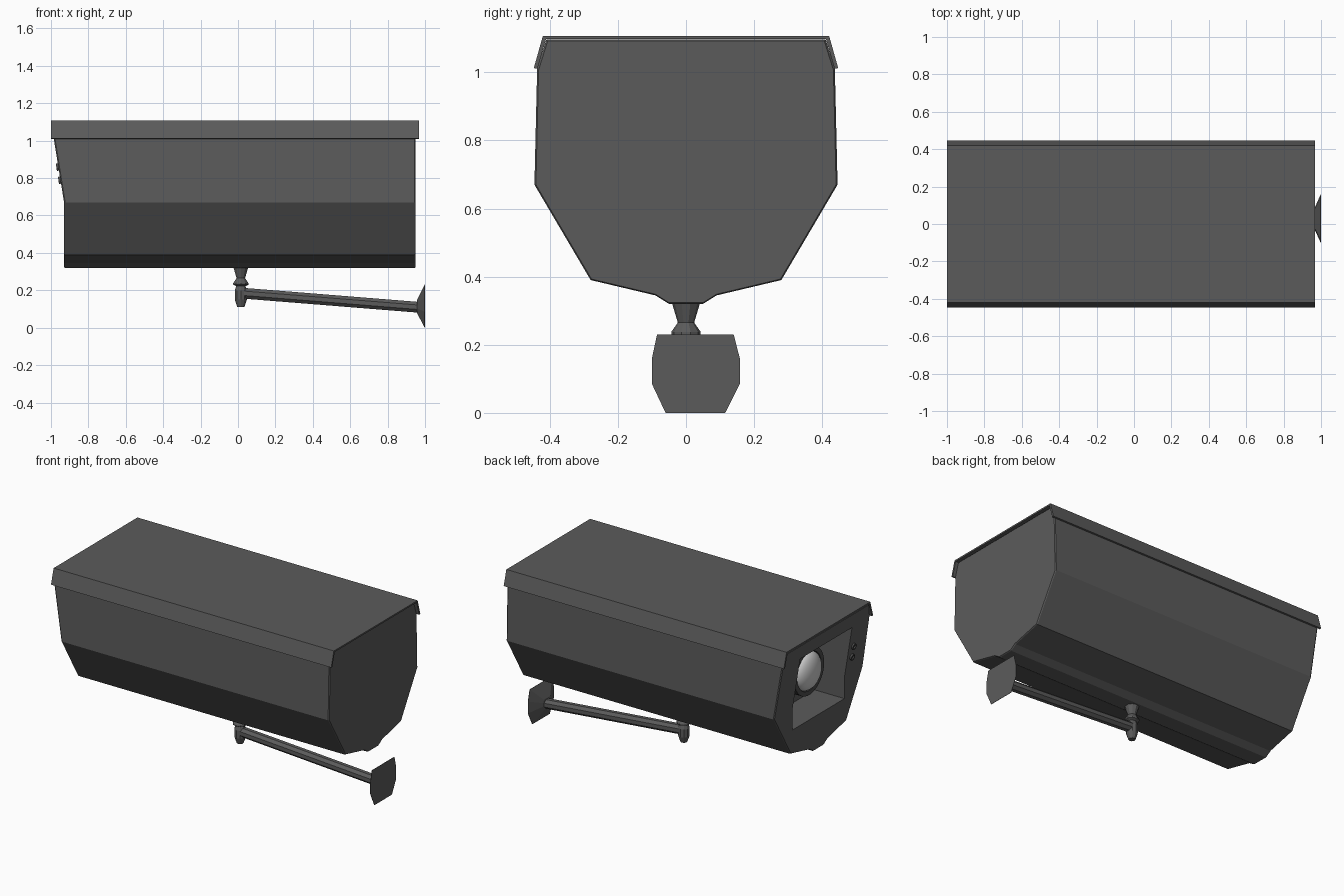
import bpy, bmesh, math
from mathutils import Vector

cube = bpy.data.objects.get("Cube")
if cube:
    bpy.data.objects.remove(cube, do_unlink=True)


def material(name, rgb, rough=0.6):
    m = bpy.data.materials.new(name)
    m.use_nodes = True
    m.diffuse_color = (*rgb, 1)
    node = m.node_tree.nodes["Principled BSDF"]
    node.inputs["Base Color"].default_value = (*rgb, 1)
    node.inputs["Roughness"].default_value = rough
    return m


GREY = material("housing grey", (0.105, 0.105, 0.105))
DARK = material("dark grey", (0.07, 0.07, 0.07))
GLASS = material("pale lens glass", (0.6, 0.6, 0.6), 0.3)


def loft(name, rings, mat, start=True, end=True):
    """Skin a list of equal-length closed rings, with optional end caps."""
    bm = bmesh.new()
    loops = [[bm.verts.new(p) for p in ring] for ring in rings]
    n = len(loops[0])
    for a, b in zip(loops, loops[1:]):
        for i in range(n):
            j = (i + 1) % n
            bm.faces.new((a[i], a[j], b[j], b[i]))
    if start:
        bm.faces.new(loops[0])
    if end:
        bm.faces.new(loops[-1])
    return finish(name, bm, mat)


def finish(name, bm, mat):
    bmesh.ops.recalc_face_normals(bm, faces=bm.faces)
    mesh = bpy.data.meshes.new(name)
    bm.to_mesh(mesh)
    bm.free()
    mesh.materials.append(mat)
    ob = bpy.data.objects.new(name, mesh)
    bpy.context.collection.objects.link(ob)
    return ob


def lathe(name, origin, axis, profile, sides, mat, start=True, end=True):
    """Revolve (distance, radius) pairs about an axis."""
    q = Vector(axis).to_track_quat('Z', 'Y')
    rings = []
    for d, r in profile:
        angles = [math.tau * (i + 0.5) / sides for i in range(sides)]
        rings.append([Vector(origin) + q @ Vector((r * math.cos(a), r * math.sin(a), d))
                      for a in angles])
    return loft(name, rings, mat, start, end)


def smooth(ob):
    bpy.ops.object.select_all(action='DESELECT')
    ob.select_set(True)
    bpy.context.view_layer.objects.active = ob
    bpy.ops.object.shade_smooth_by_angle(angle=math.radians(35))


def mirrored(half):
    return half + [(-y, z) for y, z in reversed(half)]


# Housing: extruded cross-section with a raked front end
CREASE = 0.67
half = [(0.05, 0.32), (0.09, 0.345), (0.28, 0.39), (0.445, CREASE),
        (0.437, 1.01), (0.41, 1.096)]
section = mirrored(half)


def front_x(z):
    return -0.93 - max(0, z - CREASE) * 0.16


def section_ring(x_of_z, scale=1.0):
    return [(x_of_z(z), y * scale, CREASE + (z - CREASE) * scale) for y, z in section]


housing = loft("housing", [section_ring(front_x, 0.99),
                           section_ring(lambda z: front_x(z) + 0.006),
                           section_ring(lambda z: 0.944),
                           section_ring(lambda z: 0.95, 0.99)], GREY, start=False)
# Close the front with two flat faces that meet at the crease
bm = bmesh.new()
bm.from_mesh(housing.data)
bm.verts.ensure_lookup_table()
ring = bm.verts[:len(section)]
lower = [ring[i] for i in (0, 1, 2, 3, 8, 9, 10, 11)]
upper = [ring[i] for i in range(3, 9)]
bm.faces.new(lower)
bm.faces.new(upper)
bmesh.ops.recalc_face_normals(bm, faces=bm.faces)
bm.to_mesh(housing.data)
bm.free()

# Recessed window in the front end
window = [(-0.26, 0.535), (0.26, 0.535), (0.26, 1.0), (-0.26, 1.0)]
cutter = loft("window_cutter", [[(x, y, z) for y, z in window] for x in (-1.2, -0.72)], GREY)
cutter.hide_render = True
cutter.hide_viewport = True
cutter.display_type = 'WIRE'
cut = housing.modifiers.new("window", 'BOOLEAN')
cut.operation = 'DIFFERENCE'
cut.solver = 'EXACT'
cut.object = cutter
bpy.context.view_layer.objects.active = housing
bpy.ops.object.modifier_apply(modifier=cut.name)
bpy.data.objects.remove(cutter, do_unlink=True)

# Roof: folded sheet with sloping lips
roof_section = mirrored([(0.436, 1.01), (0.447, 1.012), (0.42, 1.107)])
inner = [(-0.411, 1.097), (0.411, 1.097)]
roof_section = roof_section + inner
loft("roof", [[(x, y, z) for y, z in roof_section] for x in (-1.0, 0.967)], GREY)

# Lens barrel and domed glass
smooth(lathe("lens_barrel", (-0.70, 0, 0.79), (-1, 0, 0),
             [(0, 0.15), (0.165, 0.15), (0.165, 0.122), (0.13, 0.118)], 32, DARK))
dome = [(0.06 * math.sin(t), 0.12 * math.cos(t))
        for t in (math.radians(a) for a in range(0, 90, 11))]
smooth(lathe("lens_glass", (-0.85, 0, 0.79), (-1, 0, 0), dome, 32, GLASS))

# Two small indicator lamps beside the window
for i, z in enumerate((0.86, 0.79)):
    lathe(f"indicator_{i + 1}", (front_x(z) + 0.005, -0.305, z), (-1, 0, -0.16),
          [(0, 0.02), (0.016, 0.02), (0.016, 0.012), (0.008, 0.01)], 12, DARK)

# Swivel post under the housing
lathe("swivel_post", (0.015, 0, 0), (0, 0, 1),
      [(0.11, 0.02), (0.15, 0.034), (0.2, 0.034), (0.222, 0.026), (0.23, 0.043),
       (0.238, 0.043), (0.265, 0.024), (0.325, 0.042)], 10, GREY)

# Sloping arm
start, stop = Vector((0.02, 0, 0.185)), Vector((0.98, 0.028, 0.108))
lathe("arm", start, stop - start, [(0, 0.031), ((stop - start).length, 0.031)], 8, GREY)

# Flared wall plate
plate = [(-0.085, 0.23), (0.14, 0.23), (0.158, 0.16), (0.158, 0.085),
         (0.115, 0), (-0.06, 0), (-0.10, 0.085), (-0.10, 0.16)]
plate_rings = [[(x, 0.028 + (y - 0.028) * s, 0.112 + (z - 0.112) * s) for y, z in plate]
               for x, s in ((0.956, 0.28), (0.998, 1.0), (1.0, 1.0))]
loft("wall_plate", plate_rings, GREY)
